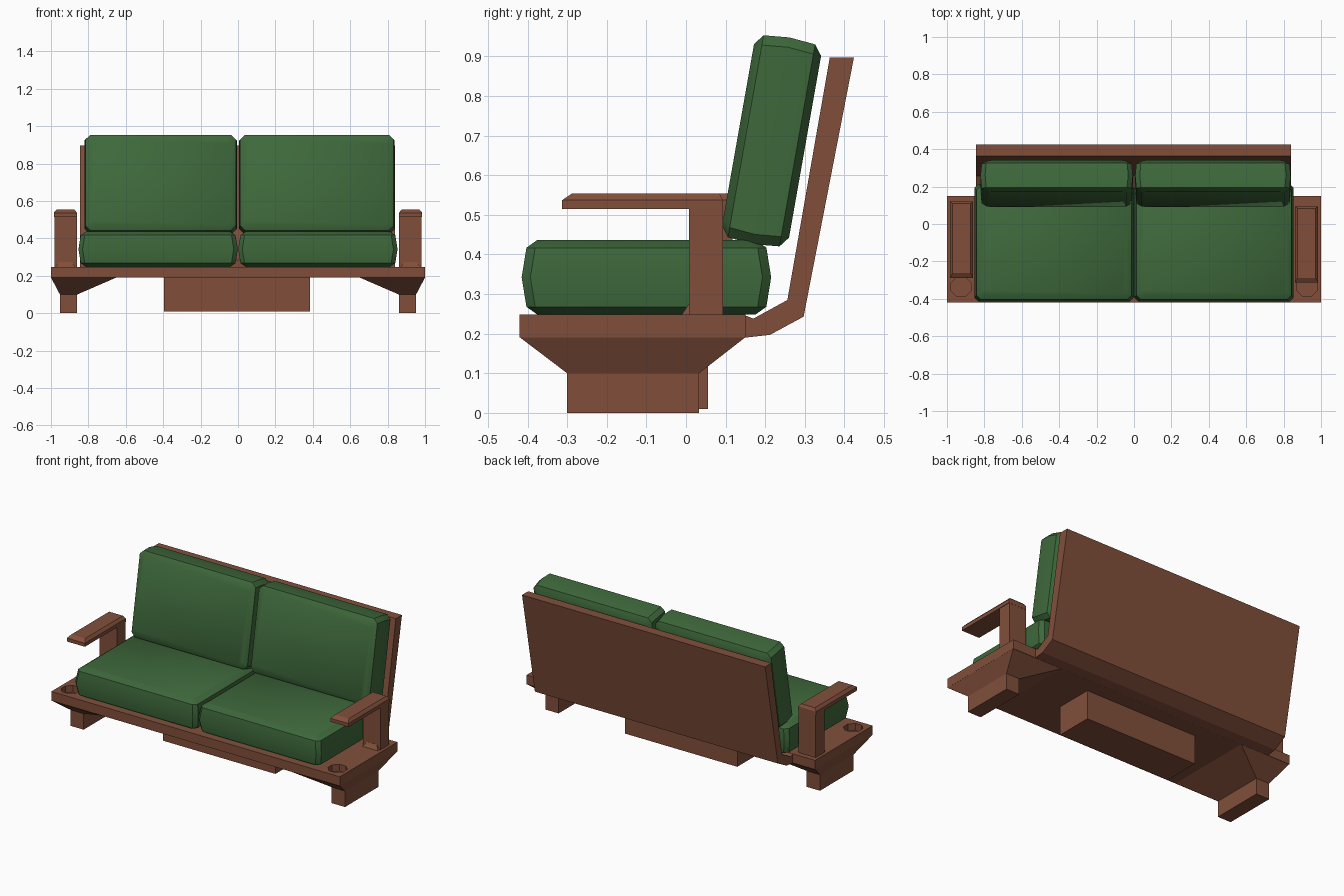
import bpy, bmesh, math

if "Cube" in bpy.data.objects:
    bpy.data.objects.remove(bpy.data.objects["Cube"])


def material(name, color):
    m = bpy.data.materials.new(name)
    m.diffuse_color = color
    m.use_nodes = True
    m.node_tree.nodes["Principled BSDF"].inputs["Base Color"].default_value = m.diffuse_color
    return m


WOOD = material("brown_wood", (0.22, 0.078, 0.043, 1))
CLOTH = material("green_cloth", (0.048, 0.14, 0.044, 1))


def make(name, rings, mat):
    """Skin a stack of equal-length point rings and cap both ends."""
    bm = bmesh.new()
    loops = [[bm.verts.new(p) for p in r] for r in rings]
    n = len(loops[0])
    for a, b in zip(loops, loops[1:]):
        for i in range(n):
            j = (i + 1) % n
            bm.faces.new((a[i], a[j], b[j], b[i]))
    bm.faces.new(loops[0][::-1])
    bm.faces.new(loops[-1])
    bmesh.ops.recalc_face_normals(bm, faces=bm.faces)
    me = bpy.data.meshes.new(name)
    bm.to_mesh(me)
    bm.free()
    me.materials.append(mat)
    ob = bpy.data.objects.new(name, me)
    bpy.context.collection.objects.link(ob)
    return ob


def rect(z, x0, x1, y0, y1):
    return [(x0, y0, z), (x1, y0, z), (x1, y1, z), (x0, y1, z)]


def box(name, x0, x1, y0, y1, z0, z1):
    return make(name, [rect(z0, x0, x1, y0, y1), rect(z1, x0, x1, y0, y1)], WOOD)


def cushion(name, w, d, t, loc, tilt=0, c=0.022, edge=0.04, bulge=0.012):
    """Pillow: chamfered rectangles, widest at mid thickness."""
    rings = []
    for z, s in ((-t / 2, edge), (-t / 2 + 0.02, bulge), (0, 0),
                 (t / 2 - 0.02, bulge), (t / 2, edge)):
        x, y = w / 2 - s, d / 2 - s
        rings.append([(-x + c, -y, z), (x - c, -y, z), (x, -y + c, z), (x, y - c, z),
                      (x - c, y, z), (-x + c, y, z), (-x, y - c, z), (-x, -y + c, z)])
    ob = make(name, rings, CLOTH)
    ob.location = loc
    ob.rotation_euler.x = math.radians(tilt)
    bpy.ops.object.select_all(action='DESELECT')
    ob.select_set(True)
    bpy.context.view_layer.objects.active = ob
    bpy.ops.object.shade_smooth_by_angle(angle=math.radians(35))
    return ob


# Deck with an octagonal cup recess at each front corner
deck = box("deck", -1, 1, -0.42, 0.15, 0.19, 0.248)
bpy.context.view_layer.objects.active = deck
for s in (-1, 1):
    octo = [(s * 0.925 + 0.057 * math.cos(a), -0.335 + 0.057 * math.sin(a))
            for a in (math.pi * (i + 0.5) / 4 for i in range(8))]
    cutter = make("cup_cutter", [[(x, y, z) for x, y in octo] for z in (0.205, 0.3)], WOOD)
    cutter.hide_render = True
    mod = deck.modifiers.new("cup_recess", 'BOOLEAN')
    mod.operation = 'DIFFERENCE'
    mod.object = cutter
    bpy.ops.object.modifier_apply(modifier=mod.name)
    bpy.data.objects.remove(cutter)

# Centre block below the deck
box("centre_block", -0.395, 0.385, -0.18, 0.056, 0.01, 0.192)

# Bent back panel
profile = [(0.148, 0.19), (0.212, 0.197), (0.297, 0.243), (0.424, 0.897),
           (0.363, 0.897), (0.256, 0.285), (0.17, 0.238), (0.148, 0.247)]
make("back_panel", [[(x, y, z) for y, z in profile] for x in (-0.845, 0.84)], WOOD)

for s, side in ((-1, "left"), (1, "right")):
    def span(a, b):
        return sorted((s * a, s * b))

    # Flared foot
    make(side + "_foot", [rect(0, *span(0.86, 0.952), -0.3, 0.033),
                          rect(0.1, *span(0.86, 0.952), -0.3, 0.033),
                          rect(0.191, *span(0.65, 1), -0.42, 0.15)], WOOD)

    # Armrest: post, small foot wedge and chamfered top; the left one sits further back
    dy = 0.025 if s < 0 else 0
    box(side + "_arm_post", *span(0.862, 0.982), 0.008 + dy, 0.093 + dy, 0.245, 0.52)
    make(side + "_arm_wedge", [rect(0.245, *span(0.868, 0.978), -0.013 + dy, 0.03 + dy),
                               rect(0.275, *span(0.888, 0.958), 0.007 + dy, 0.03 + dy)], WOOD)
    make(side + "_arm_top", [rect(0.515, *span(0.86, 0.985), -0.313 + dy, 0.094 + dy),
                             rect(0.537, *span(0.86, 0.985), -0.313 + dy, 0.094 + dy),
                             rect(0.554, *span(0.875, 0.97), -0.288 + dy, 0.084 + dy)], WOOD)

    # Seat and back cushions
    cushion(side + "_seat_cushion", 0.852, 0.63, 0.189, (s * 0.427, -0.1, 0.3425))
    w = 0.815 if s < 0 else 0.832
    cushion(side + "_back_cushion", w, 0.53, 0.172, (s * (0.006 + w / 2), 0.216, 0.687),
            tilt=80, c=0.025, edge=0.032, bulge=0.006)
